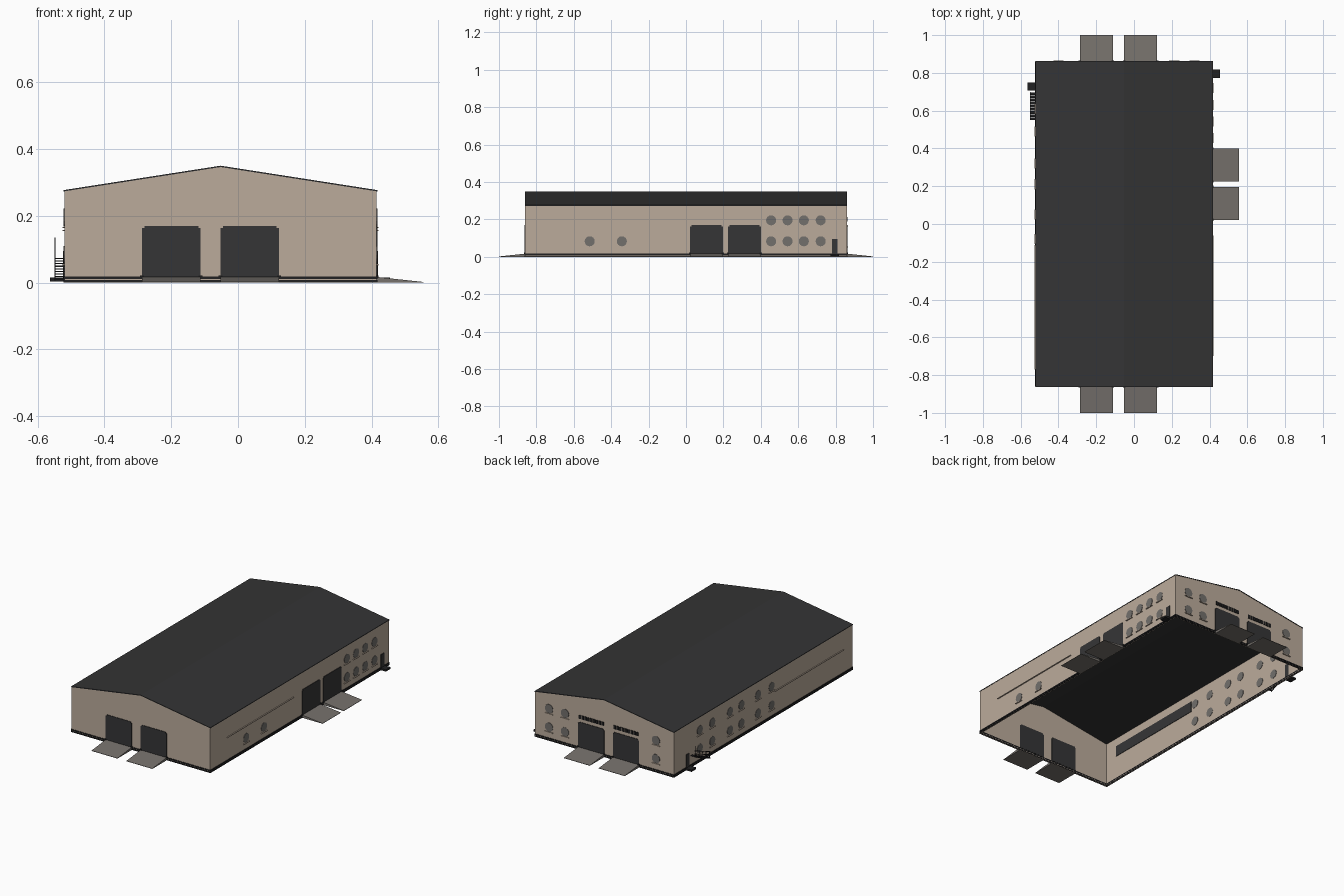
import bpy, bmesh, math
from mathutils import Vector

if "Cube" in bpy.data.objects:
    bpy.data.objects.remove(bpy.data.objects["Cube"])


def material(name, r, g, b):
    m = bpy.data.materials.new(name)
    m.use_nodes = True
    m.diffuse_color = (r, g, b, 1)
    m.node_tree.nodes["Principled BSDF"].inputs["Base Color"].default_value = (r, g, b, 1)
    return m


BEIGE = material("beige wall", 0.50, 0.41, 0.33)
ROOF = material("roof charcoal", 0.034, 0.034, 0.035)
DARK = material("door charcoal", 0.036, 0.036, 0.037)
BLACK = material("metal black", 0.015, 0.015, 0.016)
GREY = material("window grey", 0.17, 0.16, 0.15)
STONE = material("ramp grey", 0.18, 0.165, 0.15)

X0, X1, Y = -0.52, 0.415, 0.86
EAVE, RIDGE, RX = 0.277, 0.35, -0.052


def prism(name, outline, shift, mat):
    """Closed solid from a 3D outline swept along a vector."""
    bm = bmesh.new()
    face = bm.faces.new([bm.verts.new(p) for p in outline])
    ext = bmesh.ops.extrude_face_region(bm, geom=[face], use_keep_orig=True)
    moved = [g for g in ext["geom"] if isinstance(g, bmesh.types.BMVert)]
    bmesh.ops.translate(bm, verts=moved, vec=shift)
    bmesh.ops.recalc_face_normals(bm, faces=bm.faces)
    mesh = bpy.data.meshes.new(name)
    bm.to_mesh(mesh)
    bm.free()
    mesh.materials.append(mat)
    ob = bpy.data.objects.new(name, mesh)
    bpy.context.scene.collection.objects.link(ob)
    return ob


def on_wall(side, u, d, z):
    """Wall coordinates: u along the wall, d outward, z up."""
    return Vector({"front": (u, -Y - d, z), "back": (u, Y + d, z),
                   "right": (X1 + d, u, z), "left": (X0 - d, u, z)}[side])


def plate(name, side, pts, d0, d1, mat):
    shift = on_wall(side, 0, d1, 0) - on_wall(side, 0, d0, 0)
    return prism(name, [on_wall(side, u, d0, z) for u, z in pts], shift, mat)


def block(name, side, u0, u1, z0, z1, d0, d1, mat):
    return plate(name, side, [(u0, z0), (u1, z0), (u1, z1), (u0, z1)], d0, d1, mat)


# Wall shell, open underneath
T = 0.004
gable = [(X0, 0), (X1, 0), (X1, EAVE), (RX, RIDGE - 0.003), (X0, EAVE)]
for side in ("front", "back"):
    plate(side + "_gable_wall", side, gable, -T, 0, BEIGE)
for side in ("left", "right"):
    block(side + "_wall", side, -Y, Y, 0, EAVE, -T, 0, BEIGE)

# Roof slab with a ridge
o, t = 0.002, 0.004
roof = [(X0 - o, EAVE - t), (RX, RIDGE - t), (X1 + o, EAVE - t),
        (X1 + o, EAVE), (RX, RIDGE), (X0 - o, EAVE)]
prism("roof", [(x, -Y - o, z) for x, z in roof], (0, 2 * (Y + o), 0), ROOF)

# Two dark plinth courses
for side, a, b in (("front", X0, X1), ("back", X0, X1), ("left", -Y, Y), ("right", -Y, Y)):
    for z in (0.001, 0.011):
        block(side + "_plinth", side, a, b, z, z + 0.007, -T - 0.001, 0.003, BLACK)


# Loading doors with ramps
def loading_door(side, u0, u1):
    c, z0, z1 = 0.007, 0.018, 0.17
    pts = [(u0, z0), (u1, z0), (u1, z1 - c), (u1 - c, z1 - c), (u1 - c, z1),
           (u0 + c, z1), (u0 + c, z1 - c), (u0, z1 - c)]
    plate(side + "_loading_door", side, pts, -T - 0.002, 0.003, DARK)
    wedge = [(0, 0), (0.14, 0), (0.14, 0.002), (0, 0.017)]
    prism(side + "_ramp", [on_wall(side, u0, d, z) for d, z in wedge],
          on_wall(side, u1 - u0, 0, 0) - on_wall(side, 0, 0, 0), STONE)
    for u in (u0, u1):
        block(side + "_ramp_bumper", side, u - 0.006, u + 0.006, 0.015, 0.022, 0, 0.006, BLACK)


for side in ("front", "back"):
    loading_door(side, -0.287, -0.112)
    loading_door(side, -0.052, 0.123)
loading_door("right", 0.022, 0.197)
loading_door("right", 0.225, 0.4)

# Slatted vents above the back doors
for u0 in (-0.287, -0.052):
    for i in range(9):
        a = u0 + 0.004 + i * 0.019
        block("door_vent_slat", "back", a, a + 0.014, 0.19, 0.212, -T - 0.002, 0.004, BLACK)


# Round windows with a slim sill
LOW, HIGH, R = 0.083, 0.195, 0.027


def window(side, u, z):
    ring = [(u + R * math.cos(k * math.pi / 8), z + R * math.sin(k * math.pi / 8)) for k in range(16)]
    plate(side + "_window", side, ring, -T - 0.002, 0.002, GREY)
    block(side + "_window_sill", side, u - R, u + R, z - R - 0.005, z - R - 0.001, 0, 0.006, BEIGE)


rows = {"right": (0.455, 0.543, 0.63, 0.72), "left": (0.61, 0.49, 0.32, 0.21, 0.05, -0.08),
        "back": (0.32, 0.213, -0.40)}
for side, places in rows.items():
    for u in places:
        for z in (LOW, HIGH):
            window(side, u, z)
for u in (-0.515, -0.343):
    window("right", u, LOW)

# Long strip windows, set on the inner faces, with a sill outside
for side, a, b in (("left", -0.77, -0.11), ("right", -0.70, -0.06)):
    block(side + "_strip_window", side, a, b, 0.157, 0.222, -T - 0.003, -T, DARK)
    block(side + "_strip_sill", side, a, b, 0.154, 0.158, 0, 0.006, BEIGE)

# Side doors with a doorstep
for side, u, reach in (("right", 0.795, 0.04), ("left", 0.728, 0.043)):
    block(side + "_side_door", side, u - 0.015, u + 0.015, 0.015, 0.095, -T - 0.002, 0.004, DARK)
    block(side + "_doorstep", side, u - 0.022, u + 0.022, 0.004, 0.015, 0, reach, BLACK)

# Metal stair with handrail
N = 9
for i in range(N):
    y, z = 0.55 + 0.15 * i / N, 0.01 + 0.06 * i / (N - 1)
    block("stair_tread", "left", y, y + 0.014, z, z + 0.003, 0, 0.03, BLACK)
    if i % 2 == 0:
        block("stair_post", "left", y + 0.005, y + 0.008, z, z + 0.04 + 0.025 * (i == N - 1),
              0.027, 0.03, BLACK)
for lift in (-0.004, 0.018, 0.037):
    rail = [(0.552, 0.01 + lift), (0.7, 0.07 + lift), (0.7, 0.074 + lift), (0.552, 0.014 + lift)]
    plate("stair_rail", "left", rail, 0.027, 0.03, BLACK)
